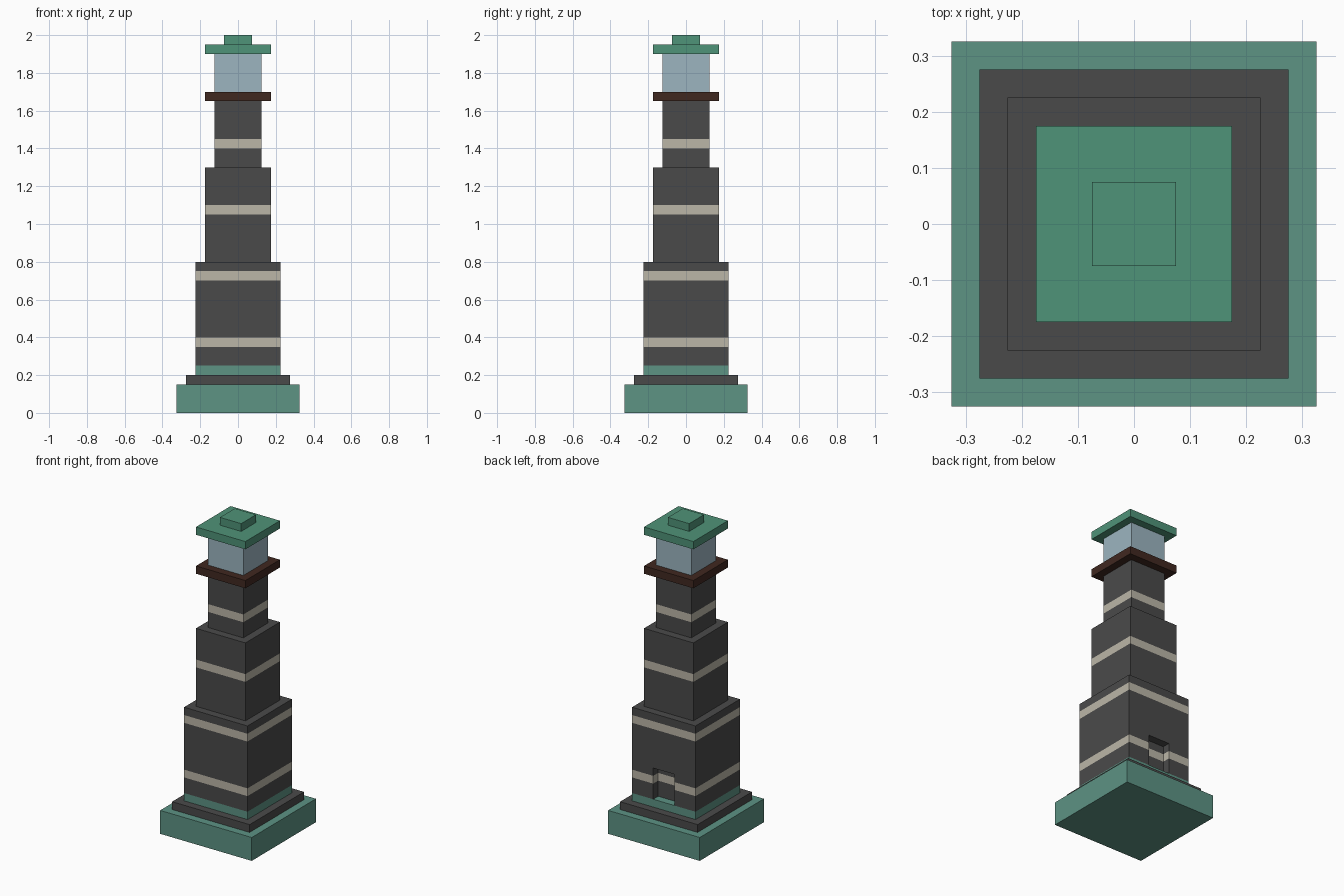
import bpy
import bmesh

if "Cube" in bpy.data.objects:
    bpy.data.objects.remove(bpy.data.objects["Cube"], do_unlink=True)


def material(name, rgb):
    """Flat material from an 8-bit display colour."""
    lin = [((c / 255 + 0.055) / 1.055) ** 2.4 for c in rgb]
    mat = bpy.data.materials.new(name)
    mat.use_nodes = True
    mat.diffuse_color = (*lin, 1)
    mat.node_tree.nodes["Principled BSDF"].inputs["Base Color"].default_value = (*lin, 1)
    return mat


sea_green = material("sea green stone", (93, 147, 132))
roof_green = material("roof green", (79, 147, 120))
charcoal = material("charcoal brick", (74, 74, 74))
cream = material("cream band", (187, 182, 167))
brown = material("dark brown wood", (64, 40, 32))
glass = material("pale blue glass", (156, 181, 192))


def box(name, half, z0, z1, *mats, y=0, half_y=None):
    """Box from z0 to z1, square unless half_y is given."""
    bm = bmesh.new()
    bmesh.ops.create_cube(bm, size=2)
    hy = half if half_y is None else half_y
    for v in bm.verts:
        v.co = (v.co.x * half, y + v.co.y * hy, z1 if v.co.z > 0 else z0)
    mesh = bpy.data.meshes.new(name)
    bm.to_mesh(mesh)
    bm.free()
    for m in mats:
        mesh.materials.append(m)
    obj = bpy.data.objects.new(name, mesh)
    bpy.context.collection.objects.link(obj)
    return obj


def paint_bands(obj, *bottoms, height=0.05):
    """Cut the walls around each band and colour the faces inside it."""
    bm = bmesh.new()
    bm.from_mesh(obj.data)
    for z in bottoms:
        for cut in (z, z + height):
            bmesh.ops.bisect_plane(bm, geom=bm.verts[:] + bm.edges[:] + bm.faces[:],
                                   plane_co=(0, 0, cut), plane_no=(0, 0, 1))
    for f in bm.faces:
        mid = f.calc_center_median().z
        upright = abs(f.normal.z) < 0.5
        f.material_index = int(upright and any(z < mid < z + height for z in bottoms))
    bm.to_mesh(obj.data)
    bm.free()


# Foundation
box("foundation", 0.325, 0, 0.15, sea_green)
box("foundation_step", 0.275, 0.15, 0.2, charcoal)
box("tower_plinth", 0.225, 0.2, 0.25, sea_green)

# Tower shaft in three tiers
lower = box("lower_tower", 0.225, 0.25, 0.8, charcoal, cream)
middle = box("middle_tower", 0.175, 0.8, 1.3, charcoal, cream)
upper = box("upper_tower", 0.125, 1.3, 1.65, charcoal, cream)

# Doorway recess in the back wall
cutter = box("doorway_cutter", 0.075, 0.2, 0.45, charcoal, y=0.225, half_y=0.05)
cutter.hide_render = True
mod = lower.modifiers.new("doorway", "BOOLEAN")
mod.operation = "DIFFERENCE"
mod.solver = "EXACT"
mod.object = cutter
bpy.context.view_layer.objects.active = lower
bpy.ops.object.modifier_apply(modifier=mod.name)
bpy.data.objects.remove(cutter, do_unlink=True)

# Cream bands
paint_bands(lower, 0.35, 0.7)
paint_bands(middle, 1.05)
paint_bands(upper, 1.4)

# Gallery, lantern room and roof
box("gallery", 0.175, 1.65, 1.7, brown)
box("lantern_room", 0.125, 1.7, 1.9, glass)
box("roof", 0.175, 1.9, 1.95, roof_green)
box("roof_cap", 0.075, 1.95, 2.0, roof_green)
